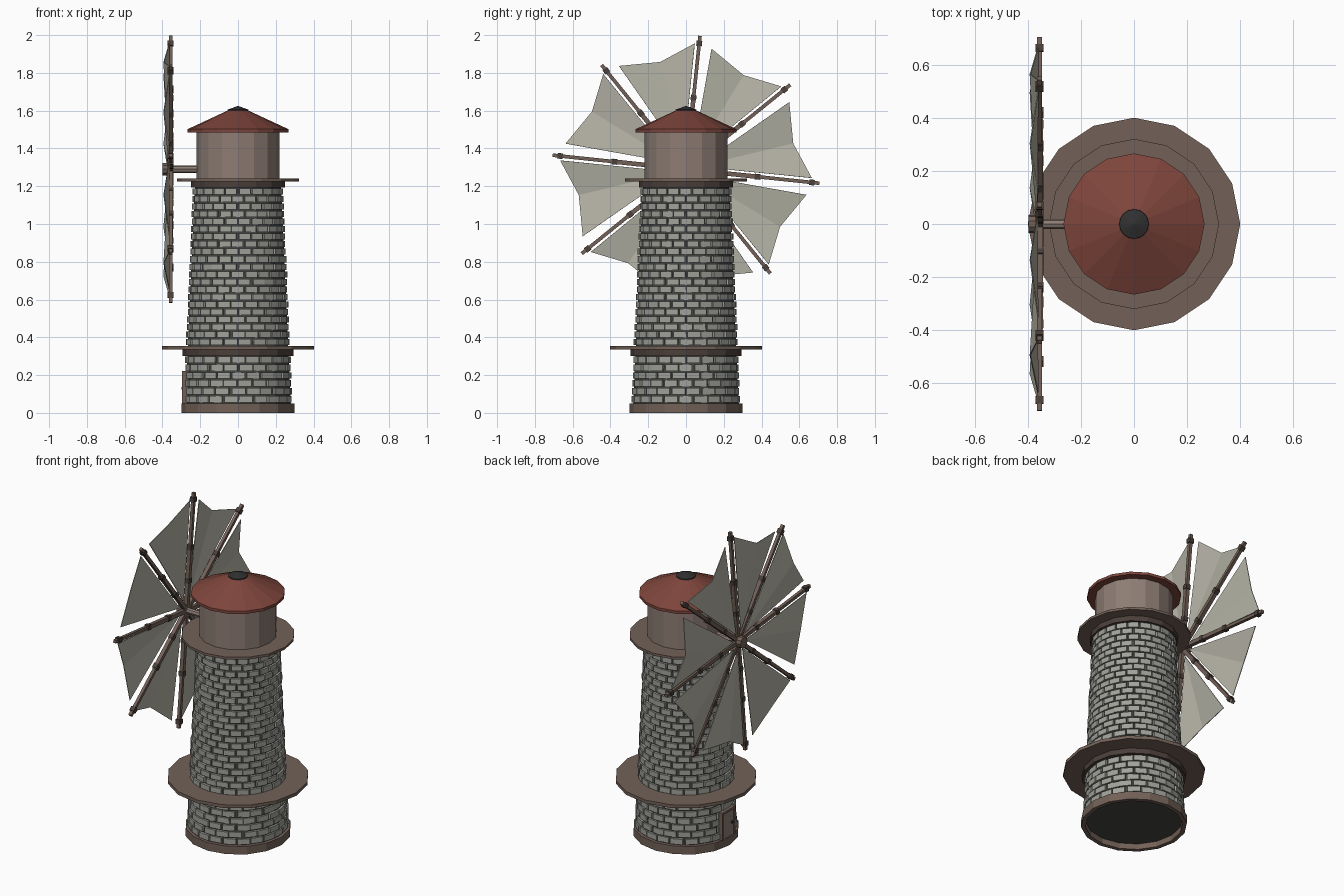
import bpy, bmesh, math, random
from mathutils import Matrix, Vector

if "Cube" in bpy.data.objects:
    bpy.data.objects.remove(bpy.data.objects["Cube"])

random.seed(4)
N = 16                      # sides of every round part
AXLE_Z, WHEEL_X = 1.29, -0.357


def mat(name, r, g, b):
    m = bpy.data.materials.new(name)
    m.diffuse_color = (r, g, b, 1)
    m.use_nodes = True
    m.node_tree.nodes["Principled BSDF"].inputs["Base Color"].default_value = m.diffuse_color
    return m


WOOD = mat("wood", 0.17, 0.12, 0.095)
DARK = mat("dark_wood", 0.07, 0.05, 0.042)
PLANK = mat("plank", 0.27, 0.205, 0.175)
STONE = mat("stone", 0.36, 0.36, 0.33)
MORTAR = mat("mortar", 0.06, 0.06, 0.055)
ROOF = mat("roof", 0.21, 0.06, 0.045)
IRON = mat("iron", 0.03, 0.03, 0.03)
CLOTH = mat("cloth", 0.46, 0.45, 0.38)


def finish(bm, name, material):
    bmesh.ops.remove_doubles(bm, verts=bm.verts, dist=1e-5)
    bmesh.ops.recalc_face_normals(bm, faces=bm.faces)
    me = bpy.data.meshes.new(name)
    bm.to_mesh(me)
    bm.free()
    me.materials.append(material)
    ob = bpy.data.objects.new(name, me)
    bpy.context.collection.objects.link(ob)
    return ob


def lathe(name, profile, material):
    """Closed (r, z) profile turned around z."""
    bm = bmesh.new()
    rings = [[bm.verts.new((r * math.cos(2 * math.pi * i / N), r * math.sin(2 * math.pi * i / N), z))
              for i in range(N)] for r, z in profile]
    for a, b in zip(rings, rings[1:] + rings[:1]):
        for i in range(N):
            j = (i + 1) % N
            bm.faces.new((a[i], a[j], b[j], b[i]))
    bmesh.ops.dissolve_degenerate(bm, dist=1e-5, edges=bm.edges)
    return finish(bm, name, material)


def box(bm, center, size, frame=Matrix()):
    m = frame @ Matrix.Translation(center) @ Matrix.Diagonal((*size, 1))
    bmesh.ops.create_cube(bm, size=1, matrix=m)


def rod(name, x0, x1, r, material, sides=8):
    """Cylinder along x at axle height."""
    bm = bmesh.new()
    m = Matrix.Translation(((x0 + x1) / 2, 0, AXLE_Z)) @ Matrix.Rotation(math.pi / 2, 4, 'Y')
    bmesh.ops.create_cone(bm, cap_ends=True, segments=sides, radius1=r, radius2=r, depth=abs(x1 - x0), matrix=m)
    return finish(bm, name, material)


def ring(name, r_in, r_out, z0, z1, material):
    return lathe(name, [(r_in, z0), (r_out, z0), (r_out, z1), (r_in, z1)], material)


def wall_r(z):
    return 0.288 - 0.043 * z


# Tower core, visible as mortar between the bricks
lathe("tower_core", [(0, 0.035), (wall_r(0) - 0.008, 0.035), (wall_r(1.2) - 0.008, 1.2), (0, 1.2)], MORTAR)


# Brick courses
def bricks(name, z0, z1, rows, count=22):
    bm = bmesh.new()
    h = (z1 - z0) / rows
    for k in range(rows):
        z = z0 + h * (k + 0.5)
        for i in range(count):
            a = 2 * math.pi * (i + 0.5 * (k % 2) + random.uniform(-0.06, 0.06)) / count
            r = wall_r(z) + random.uniform(-0.003, 0.003)
            width = 2 * math.pi * r / count - 0.010
            frame = Matrix.Rotation(a, 4, 'Z')
            box(bm, (r - 0.012, 0, z), (0.024, width, h - 0.008), frame)
    finish(bm, name, STONE)


bricks("lower_bricks", 0.052, 0.302, 6)
bricks("upper_bricks", 0.355, 1.192, 21)

# Base, galleries and their supports
ring("base_ring", 0.275, 0.30, 0, 0.05, WOOD)
ring("lower_support", 0.24, 0.295, 0.302, 0.335, DARK)
ring("lower_gallery", 0.24, 0.402, 0.335, 0.355, WOOD)
ring("upper_support", 0.18, 0.25, 1.192, 1.225, DARK)
ring("upper_gallery", 0.15, 0.322, 1.225, 1.24, WOOD)

# Cap: planked drum, roof and finial
lathe("cap_drum", [(0, 1.235), (0.22, 1.235), (0.22, 1.495), (0, 1.495)], PLANK)
lathe("roof", [(0, 1.485), (0.267, 1.485), (0.267, 1.502), (0.045, 1.605), (0, 1.605)], ROOF)
lathe("roof_finial", [(0, 1.595), (0.057, 1.595), (0.055, 1.606), (0, 1.625)], IRON)

# Door with frame and handle
bm = bmesh.new()
for s in (-1, 1):
    box(bm, (-0.278, s * 0.058, 0.135), (0.036, 0.014, 0.17))
box(bm, (-0.278, 0, 0.214), (0.036, 0.13, 0.014))
finish(bm, "door_frame", WOOD)
bm = bmesh.new()
box(bm, (-0.278, 0, 0.13), (0.026, 0.104, 0.16))
finish(bm, "door", PLANK)
bm = bmesh.new()
box(bm, (-0.294, -0.035, 0.13), (0.012, 0.01, 0.014))
finish(bm, "door_handle", IRON)

# Wheel: axle and hub
rod("axle", -0.20, -0.36, 0.019, PLANK)
rod("hub", -0.345, -0.40, 0.035, WOOD, 10)

# Eight spokes with bindings
spokes, knots, sails = bmesh.new(), bmesh.new(), bmesh.new()


def wheel_point(r, deg, x):
    a = math.radians(deg)
    return Vector((x, r * math.cos(a), AXLE_Z + r * math.sin(a)))


for k in range(8):
    deg = -6 + 45 * k
    frame = Matrix.Translation((WHEEL_X, 0, AXLE_Z)) @ Matrix.Rotation(math.radians(deg), 4, 'X')
    box(spokes, (0, 0.215, 0), (0.024, 0.37, 0.024), frame)
    box(spokes, (0, 0.54, 0), (0.019, 0.34, 0.019), frame)
    for r in (0.18, 0.38, 0.67):
        box(knots, (0, r, 0), (0.03, 0.028, 0.03), frame)
    # Sail billowing away from the tower, scalloped outer edge
    apex = sails.verts.new(wheel_point(0.06, deg + 20, -0.366))
    edge = [sails.verts.new(wheel_point(r, deg + d, x)) for r, d, x in
            ((0.668, 2, -0.364), (0.584, 19.5, -0.393), (0.652, 39, -0.364))]
    sails.faces.new((apex, edge[0], edge[1]))
    sails.faces.new((apex, edge[1], edge[2]))
finish(spokes, "spokes", WOOD)
finish(knots, "spoke_bindings", DARK)
sail = finish(sails, "sails", CLOTH)
mod = sail.modifiers.new("thickness", 'SOLIDIFY')
mod.thickness = 0.004
mod.offset = 0
